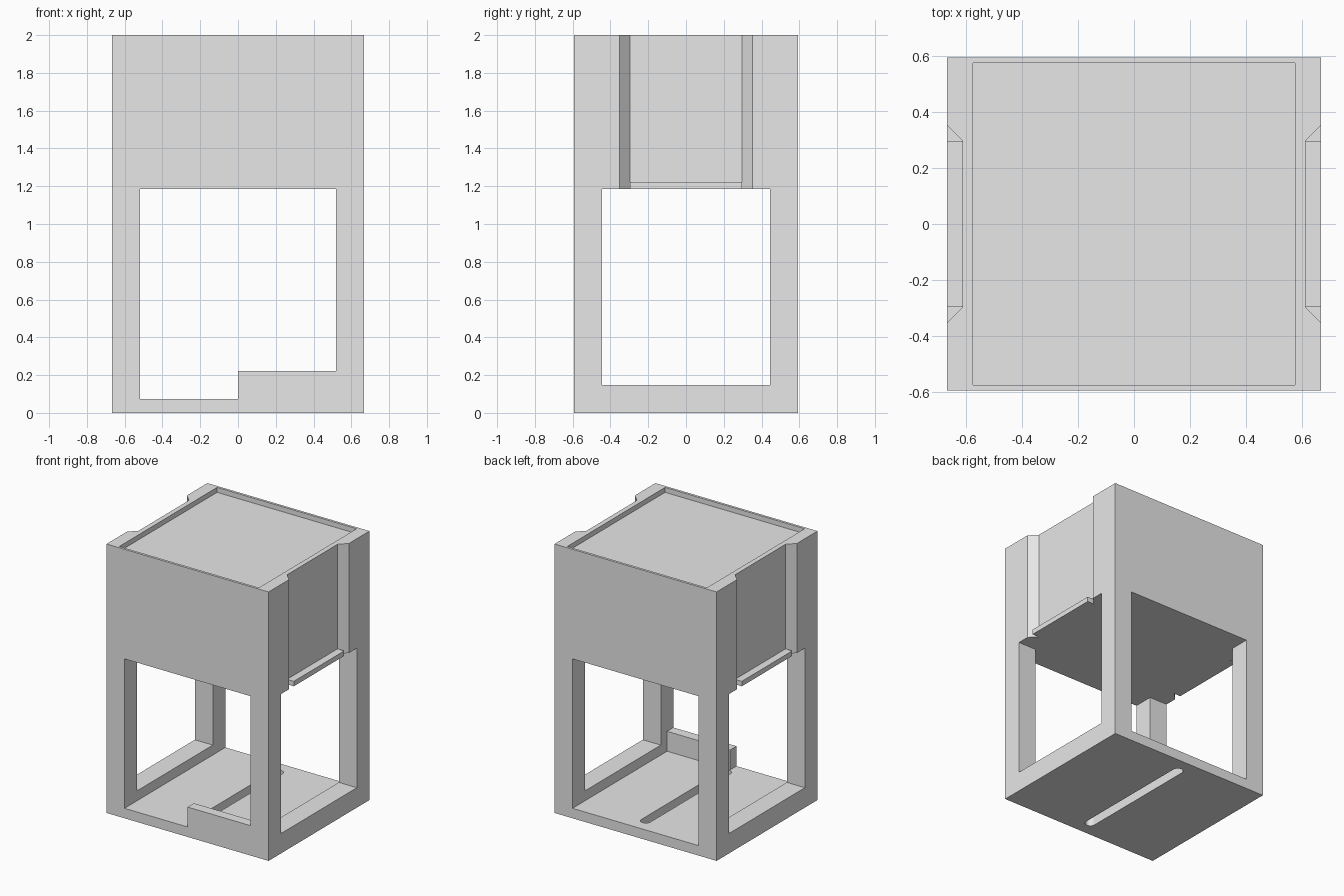
import bpy, bmesh, math

U = 2 / 27  # design unit: the cabinet is 18 x 16 x 27 units

cube = bpy.data.objects.get("Cube")
if cube:
    bpy.data.objects.remove(cube, do_unlink=True)

grey = bpy.data.materials.new("plain_grey")
grey.use_nodes = True
colour = (0.8, 0.8, 0.8, 1)
grey.diffuse_color = colour
grey.node_tree.nodes["Principled BSDF"].inputs["Base Color"].default_value = colour


def prism(name, outline, z0, z1):
    """Extrude a flat outline from z0 to z1 (design units)."""
    bm = bmesh.new()
    base = bm.faces.new([bm.verts.new((x * U, y * U, z0 * U)) for x, y in outline])
    top = bmesh.ops.extrude_face_region(bm, geom=[base])["geom"]
    bmesh.ops.translate(bm, vec=(0, 0, (z1 - z0) * U),
                        verts=[v for v in top if isinstance(v, bmesh.types.BMVert)])
    bmesh.ops.recalc_face_normals(bm, faces=bm.faces)
    mesh = bpy.data.meshes.new(name)
    bm.to_mesh(mesh)
    bm.free()
    mesh.materials.append(grey)
    obj = bpy.data.objects.new(name, mesh)
    bpy.context.collection.objects.link(obj)
    return obj


def box(name, x0, x1, y0, y1, z0, z1):
    return prism(name, [(x0, y0), (x1, y0), (x1, y1), (x0, y1)], z0, z1)


def cut(target, cutter):
    """Subtract the cutter from the target, then discard it."""
    cutter.hide_render = True
    mod = target.modifiers.new("cut", 'BOOLEAN')
    mod.operation = 'DIFFERENCE'
    mod.solver = 'EXACT'
    mod.object = cutter
    bpy.context.view_layer.objects.active = target
    bpy.ops.object.modifier_apply(modifier=mod.name)
    bpy.data.objects.remove(cutter, do_unlink=True)


# Cabinet body with openings on all four sides
body = box("cabinet_body", -9, 9, -8, 8, 0, 27)
cut(body, box("front_back_opening", -7, 7, -10, 10, 1, 16))
cut(body, box("side_opening", -10, 10, -6, 6, 2, 16))

# Shallow tray in the top
cut(body, box("top_tray", -7.75, 7.75, -7.75, 7.75, 26.5, 28))

# Long round-ended slot through the floor
half, radius, steps = 6.35, 0.5, 12
slot = []
for start, y in ((0, half), (math.pi, -half)):
    for i in range(steps + 1):
        a = start + math.pi * i / steps
        slot.append((radius * math.cos(a), y + radius * math.sin(a)))
cut(body, prism("floor_slot", slot, -0.5, 1.5))

# Bevelled side recesses, each with a small ledge at the bottom
for side, label in ((1, "left"), (-1, "right")):
    recess = [(9.5, -5.25), (9.5, 5.25), (8.25, 4), (8.25, -4)]
    cut(body, prism("recess", [(side * x, y) for x, y in recess], 12, 28))
    x0, x1 = sorted((side * 8.25, side * 9))
    box(label + "_ledge", x0, x1, -4, 4, 16, 16.5)

# Low stop across half of the front opening
box("front_stop", 0, 7, -8, -7, 1, 3)
